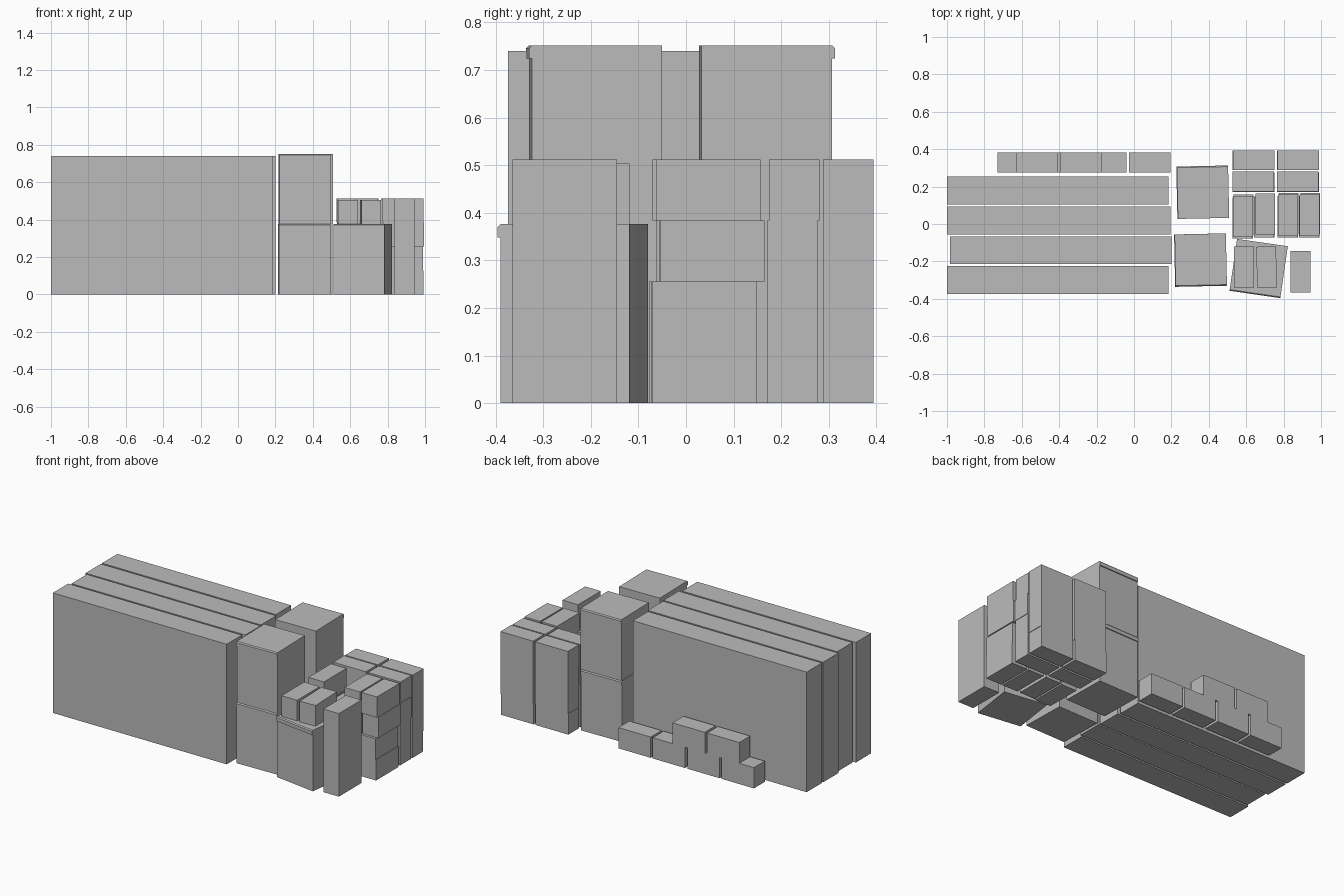
import bpy
from math import radians
from mathutils import Matrix

cube = bpy.data.objects.get("Cube")
if cube:
    bpy.data.objects.remove(cube, do_unlink=True)

grey = bpy.data.materials.new("plain grey")
grey.use_nodes = True
colour = (0.5, 0.5, 0.5, 1)
grey.diffuse_color = colour
grey.node_tree.nodes["Principled BSDF"].inputs["Base Color"].default_value = colour


def box(name, x, y, z, turn=0):
    """Box from (min, max) ranges, turned about its own centre."""
    bpy.ops.mesh.primitive_cube_add(size=1)
    ob = bpy.context.object
    ob.name = name
    size = [r[1] - r[0] for r in (x, y, z)]
    ob.data.transform(Matrix.Diagonal((*size, 1)))
    ob.location = [sum(r) / 2 for r in (x, y, z)]
    ob.rotation_euler.z = radians(turn)
    ob.data.materials.append(grey)
    return ob


def around(c, size):
    return (c - size / 2, c + size / 2)


LAYER = 0.128    # small carton height
LONG, SHORT = 0.22, 0.106
CUBE, CUBE_H = 0.274, 0.376
FLAP, FLAP_H = 0.006, 0.028

# Four long upright panels
for i, (x, y) in enumerate([(-1, -0.3), (-0.985, -0.14), (-1, 0.019), (-1, 0.179)]):
    end = x + (1.185 if i in (0, 1, 3) else 1.195)
    box(f"long_panel_{i + 1}", (x, end), around(y, 0.149), (0, 0.74))


# Big cartons, each with a thin lid flap hanging over one side
def big_carton(name, x, y, turn, level=0):
    z = level * CUBE_H
    body = box(name, around(x, CUBE), around(y, CUBE), (z, z + CUBE_H), turn)
    side = -CUBE / 2 - FLAP / 2
    flap = box(name + "_flap", around(0, CUBE), around(side, FLAP),
               (z + CUBE_H - FLAP_H, z + CUBE_H))
    spin = Matrix.Translation((x, y, 0)) @ Matrix.Rotation(radians(turn), 4, 'Z')
    flap.matrix_world = spin @ Matrix.Translation(flap.location)
    # Slope the top outer edge of the flap
    for v in flap.data.vertices:
        if v.co.y < 0 and v.co.z > 0:
            v.co.z -= FLAP


for level in range(2):
    shift = 0.003 * level
    big_carton(f"rear_carton_{level + 1}", 0.366 + shift, 0.167, 181.2, level)
    big_carton(f"front_carton_{level + 1}", 0.354 + shift, -0.19, 1.2, level)
big_carton("turned_carton", 0.667, -0.235, -8.2)

# Two small cartons on the turned carton
for i, (x, turn) in enumerate([(0.588, 0), (0.709, 2)]):
    box(f"top_carton_{i + 1}", around(x, SHORT), around(-0.23, LONG),
        (CUBE_H, CUBE_H + LAYER), turn)


# Stacks of small cartons, with small sideways shifts per layer
def stack(name, x, y, sx, sy, count, shifts=((0, 0),) * 4):
    for k in range(count):
        dx, dy = shifts[k]
        box(f"{name}_{k + 1}", around(x + dx, sx), around(y + dy, sy),
            (k * LAYER, (k + 1) * LAYER))


stack("single_stack", 0.89, -0.255, SHORT, LONG, 4)
uneven = ((0, -0.006), (-0.003, -0.006), (0.004, 0.01), (0, 0.002))
for i, (x, y, n) in enumerate([(0.582, 0.038, 4), (0.698, 0.044, 3),
                              (0.823, 0.045, 4), (0.938, 0.045, 4)]):
    stack(f"middle_stack_{i + 1}", x, y, SHORT, LONG, n, uneven)
inner = ((0, -0.002), (0, -0.002), (0.003, -0.002), (0, 0.002))
outer = ((0, 0), (0.003, 0), (0.003, 0), (0.003, 0))
for i, x in enumerate((0.638, 0.875)):
    stack(f"inner_stack_{i + 1}", x, 0.225, LONG + 0.003, SHORT, 4, inner)
    stack(f"outer_stack_{i + 1}", x, 0.341, LONG + 0.003, SHORT, 4, outer)

# Low row of small cartons behind the panels
for i, (x, level) in enumerate([(0.084, 0), (-0.15, 0), (-0.386, 0), (-0.62, 0),
                                (-0.285, 1), (-0.52, 1)]):
    box(f"back_row_carton_{i + 1}", around(x, LONG), around(0.328, SHORT),
        (level * LAYER, (level + 1) * LAYER))
